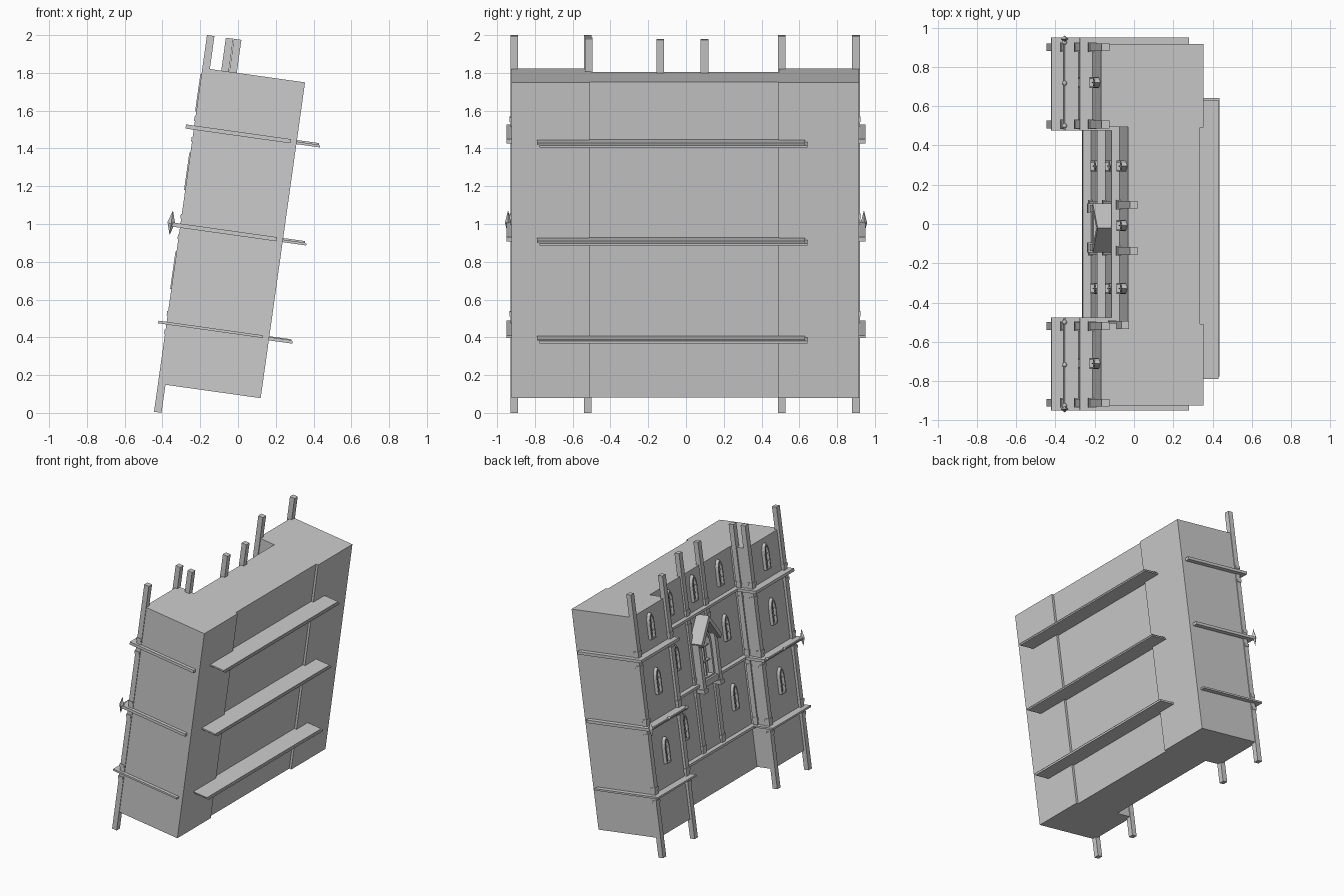
import bpy, bmesh, math
from mathutils import Matrix

if "Cube" in bpy.data.objects:
    bpy.data.objects.remove(bpy.data.objects["Cube"])

# Everything is laid out upright (x = depth, facade toward -x) and then leaned as a whole
TILT = Matrix.Rotation(math.radians(8), 4, 'Y')


def finish(name, bm):
    bmesh.ops.recalc_face_normals(bm, faces=bm.faces)
    bm.transform(TILT)
    me = bpy.data.meshes.new(name)
    bm.to_mesh(me)
    bm.free()
    ob = bpy.data.objects.new(name, me)
    bpy.context.collection.objects.link(ob)
    return ob


def add_box(bm, x, y, z):
    m = Matrix.Translation((sum(x) / 2, sum(y) / 2, sum(z) / 2)) @ Matrix.Diagonal(
        (x[1] - x[0], y[1] - y[0], z[1] - z[0], 1))
    bmesh.ops.create_cube(bm, size=1, matrix=m)


def box(name, x, y, z):
    bm = bmesh.new()
    add_box(bm, x, y, z)
    return finish(name, bm)


def add_prism(bm, pts, lo, hi, axis):
    def mk(p, h):
        return bm.verts.new((h, p[0], p[1]) if axis == 'X' else (p[0], p[1], h))
    a = [mk(p, lo) for p in pts]
    b = [mk(p, hi) for p in pts]
    bm.faces.new(a)
    bm.faces.new(b)
    for i in range(len(pts)):
        j = (i + 1) % len(pts)
        bm.faces.new((a[i], a[j], b[j], b[i]))


def lancet(y, z, w, h):
    """Pointed arch outline, open along the sill."""
    s = h * 0.62
    right = [(w, 0), (w, s), (w * .9, s + (h - s) * .35), (w * .55, s + (h - s) * .72)]
    pts = right + [(0, h)] + [(-a, b) for a, b in reversed(right)]
    return [(y + a, z + b) for a, b in pts]


def window(name, wall, y, z, w=.028, h=.20, depth=.027, t=.009):
    bm = bmesh.new()
    outer = lancet(y, z, w, h)
    inner = lancet(y, z + t, w - t, h - 2.6 * t)
    # arched frame
    n = len(outer)
    rings = [[bm.verts.new((x, *p)) for p in o]
             for o, x in ((outer, wall + .005), (outer, wall - depth),
                          (inner, wall - depth), (inner, wall + .005))]
    for k in range(3):
        for i in range(n):
            j = (i + 1) % n
            bm.faces.new((rings[k][i], rings[k][j], rings[k + 1][j], rings[k + 1][i]))
    # mullion and crossbars
    add_box(bm, (wall - depth * .6, wall), (y - t * .3, y + t * .3), (z, z + h * .9))
    for f in (.3, .58):
        add_box(bm, (wall - depth * .6, wall), (y - w + t / 2, y + w - t / 2), (z + h * f, z + h * f + t * .5))
    finish(name, bm)


TOWER, MID = -.42, -.281

# Main building block: two towers with a recessed centre, front and back
bm = bmesh.new()
add_prism(bm, [(TOWER, -.925), (.108, -.925), (.108, -.51), (.09, -.51), (.09, .49), (.108, .49),
               (.108, .915), (TOWER, .915), (TOWER, .495), (MID, .495), (MID, -.505), (TOWER, -.505)],
          .094, 1.782, 'Z')
finish("building_body", bm)

# Ledges at each storey
for i, (z0, z1) in enumerate(((.411, .425), (.928, .95), (1.452, 1.474))):
    for side, y in (("near", (-.95, -.475)), ("far", (.475, .95))):
        box(f"tower_ledge_{side}_{i}", (-.485, .075), y, (z0, z1))
    zm = (z0 + z1) / 2
    box(f"centre_ledge_upper_{i}", (-.323, .226), (-.79, .63), (zm, z1))
    box(f"centre_ledge_lower_{i}", (-.318, .234), (-.775, .642), (z1 - .022, zm))

# Pillars with collars under the ledges
pillars = [(-.421, y, -.056) for y in (-.91, -.52, .507, .90)]
pillars += [(-.277, y, .42) for y in (-.137, .098)] + [(-.32, -.515, .42)]
for i, (x, y, z) in enumerate(pillars):
    bm = bmesh.new()
    add_box(bm, (x - .02, x + .02), (y - .02, y + .02), (z, 1.958))
    for c in (.37, .47, .88, .99, 1.40, 1.51):
        if c > z:
            add_box(bm, (x - .025, x + .015), (y - .024, y + .024), (c - .012, c + .012))
    finish(f"pillar_{i}", bm)

# Lancet windows
for i, z in enumerate((.60, 1.13, 1.55)):
    for y in (-.71, .72):
        window(f"tower_window_{i}", TOWER, y, z)
    for y in (-.328, .294):
        window(f"centre_window_{i}", MID, y, z)
window("centre_window_top", MID, -.008, 1.55)

# Gabled bay in the middle: side posts, sloping roof, sill, large window
C = -.02
bm = bmesh.new()
for s in (-1, 1):
    add_box(bm, (-.355, MID + .01), (C + s * .1 - .017, C + s * .1 + .017), (.90, 1.27))
    add_prism(bm, [(C, 1.40), (C, 1.445), (C + s * .125, 1.265), (C + s * .108, 1.235)],
              -.39, MID + .01, 'X')
    add_box(bm, (-.365, MID + .01), (C + s * .1 - .025, C + s * .1 + .025), (.885, .915))
finish("bay_gable", bm)
box("bay_sill", (-.345, MID + .01), (C - .1, C + .1), (.92, .965))
window("bay_window", MID, C, .96, w=.075, h=.40, depth=.045, t=.016)

# Horizontal rods with pointed finials on the tower ledges
for s in (-1, 1):
    bm = bmesh.new()
    rot = Matrix.Rotation(math.pi / 2, 4, 'X')
    bmesh.ops.create_cone(bm, cap_ends=True, segments=8, radius1=.008, radius2=.008, depth=.47,
                          matrix=Matrix.Translation((-.49, s * .717, .945)) @ rot)
    for y in (.5, .717, .925):
        bmesh.ops.create_uvsphere(bm, u_segments=8, v_segments=6, radius=.014,
                                  matrix=Matrix.Translation((-.49, s * y, .945)))
    # spearhead: flattened diamond
    for h in (1, -1):
        bmesh.ops.create_cone(bm, cap_ends=True, segments=4, radius1=.02, radius2=0, depth=.067,
                              matrix=Matrix.Translation((-.49, s * .942, .948 + h * .033)) @
                              Matrix.Diagonal((1, .85, h, 1)))
    finish("rod_finial", bm)
